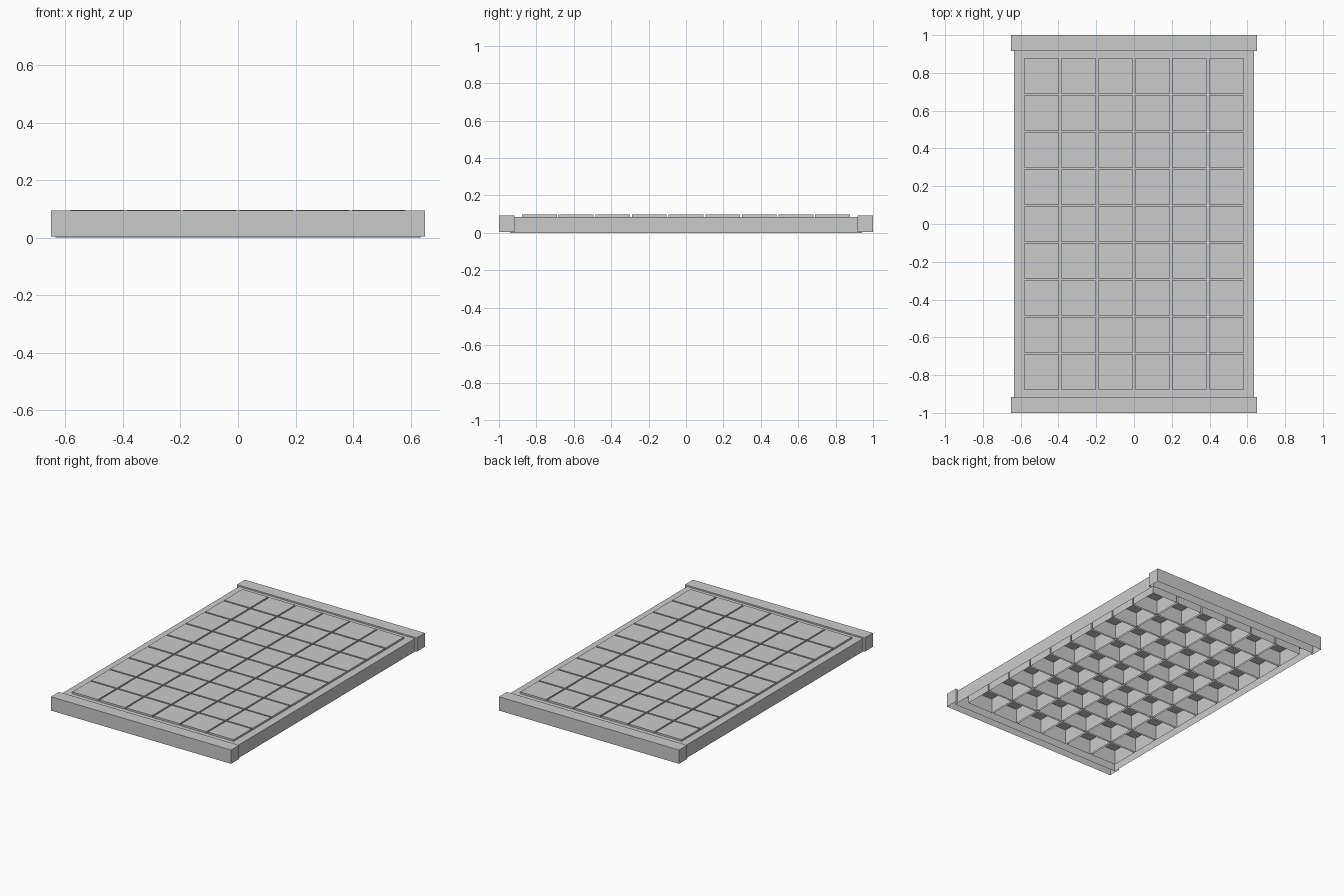
import bpy, bmesh

if "Cube" in bpy.data.objects:
    bpy.data.objects.remove(bpy.data.objects["Cube"])

NX, NY = 6, 9            # tiles across and along
PITCH, TILE = 0.196, 0.186
FX, FY = 0.635, 0.94     # half size of the frame
CX, CY0, CY1 = 0.65, 0.917, 1.0
FRAME_Z, CAP_Z0, CAP_Z, TILE_Z = 0.085, 0.004, 0.094, 0.097


def finish(name, bm):
    bmesh.ops.remove_doubles(bm, verts=bm.verts, dist=1e-5)
    me = bpy.data.meshes.new(name)
    bm.to_mesh(me)
    bm.free()
    ob = bpy.data.objects.new(name, me)
    bpy.context.collection.objects.link(ob)
    return ob


def poly(bm, *pts):
    return bm.faces.new([bm.verts.new(p) for p in pts])


def shell(bm, x0, x1, y0, y1, z0, z1, sides="FRBLT"):
    """Moulded box, open at the bottom, with only the named sides."""
    a, b, c, d = (x0, y0), (x1, y0), (x1, y1), (x0, y1)
    for key, p, q in (("F", a, b), ("R", b, c), ("B", c, d), ("L", d, a)):
        if key in sides:
            poly(bm, (*p, z0), (*q, z0), (*q, z1), (*p, z1))
    if "T" in sides:
        poly(bm, (*a, z1), (*b, z1), (*c, z1), (*d, z1))


def spans(n):
    return [((i - (n - 1) / 2) * PITCH - TILE / 2,
             (i - (n - 1) / 2) * PITCH + TILE / 2) for i in range(n)]


# Frame: outer skirt and a top sheet with an opening for each tile
bm = bmesh.new()
xs = [-FX] + [v for s in spans(NX) for v in s] + [FX]
ys = [-FY] + [v for s in spans(NY) for v in s] + [FY]
shell(bm, -FX, FX, -FY, FY, 0, FRAME_Z, "FRBL")
for i in range(len(xs) - 1):
    for j in range(len(ys) - 1):
        if not (i % 2 and j % 2):
            shell(bm, xs[i], xs[i + 1], ys[j], ys[j + 1], 0, FRAME_Z, "T")
finish("frame", bm)

# Tiles: hollow cups standing just proud of the frame
bm = bmesh.new()
for x0, x1 in spans(NX):
    for y0, y1 in spans(NY):
        shell(bm, x0, x1, y0, y1, 0, TILE_Z)
finish("tiles", bm)

# End caps: hollow covers wrapping the ends of the frame
for name, s in (("front_cap", 1), ("back_cap", -1)):
    bm = bmesh.new()
    shell(bm, -CX, CX, -CY1, -CY0, CAP_Z0, CAP_Z, "FRLT")
    poly(bm, *[(x, -CY0, z) for x, z in (
        (CX, CAP_Z0), (FX, CAP_Z0), (FX, FRAME_Z), (-FX, FRAME_Z),
        (-FX, CAP_Z0), (-CX, CAP_Z0), (-CX, CAP_Z), (CX, CAP_Z))])
    for v in bm.verts:
        v.co.x *= s
        v.co.y *= s
    finish(name, bm)
